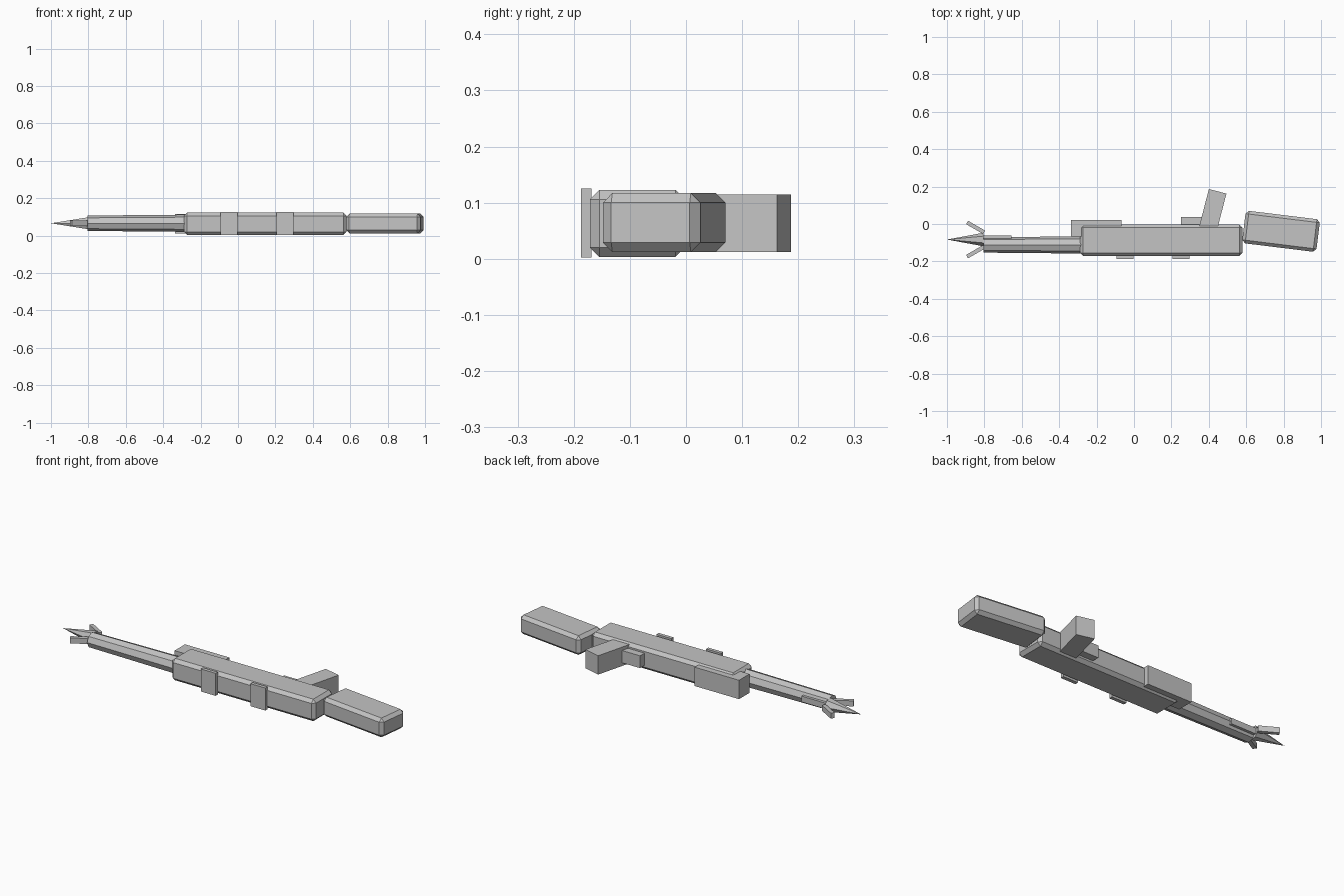
import bpy
import math
from mathutils import Matrix

if "Cube" in bpy.data.objects:
    bpy.data.objects.remove(bpy.data.objects["Cube"])

MID = 0.063  # height of the centre plane

grey = bpy.data.materials.new("plain grey")
grey.diffuse_color = (0.55, 0.55, 0.55, 1)
grey.use_nodes = True
grey.node_tree.nodes["Principled BSDF"].inputs["Base Color"].default_value = grey.diffuse_color


def finish(name):
    ob = bpy.context.object
    ob.name = name
    ob.data.materials.append(grey)
    return ob


def box(name, loc, size, angle=0, bevel=0):
    bpy.ops.mesh.primitive_cube_add(size=1, location=loc, rotation=(0, 0, math.radians(angle)))
    ob = finish(name)
    ob.data.transform(Matrix.Diagonal((*size, 1)))
    if bevel:
        mod = ob.modifiers.new("chamfer", 'BEVEL')
        mod.width = bevel
        mod.segments = 1
    return ob


def span(name, x, y, z, bevel=0):
    pairs = (x, y, z)
    return box(name, [(a + b) / 2 for a, b in pairs], [b - a for a, b in pairs], 0, bevel)


def tube(name, sides, x0, r0, x1, r1, y, z):
    # tapered prism along x with a ridge facing up
    bpy.ops.mesh.primitive_cone_add(vertices=sides, radius1=r0, radius2=r1, depth=x1 - x0)
    ob = finish(name)
    ob.data.transform(Matrix.Rotation(math.radians(90), 4, 'Y'))
    ob.location = ((x0 + x1) / 2, y, z)
    return ob


# main body and shoulder stock
span("body", (-0.289, 0.58), (-0.171, -0.002), (0.003, 0.123), 0.017)
box("stock", (0.786, -0.039, 0.0645), (0.40, 0.175, 0.105), -7, 0.017)

# grip and trigger block
box("grip", (0.421, 0.073, 0.0635), (0.097, 0.21, 0.103), -14.5)
span("trigger_block", (0.252, 0.39), (-0.01, 0.037), (0.03, 0.097))

# block below the front of the body
span("front_block", (-0.336, -0.068), (-0.068, 0.022), (0.012, 0.115))

# clamp plates along the upper edge
for i, x in enumerate((-0.049, 0.251)):
    span(f"clamp_plate_{i + 1}", (x - 0.045, x + 0.045), (-0.187, -0.168), (0.002, 0.125))

# barrel with small guide rail
tube("barrel", 8, -0.805, 0.041, -0.27, 0.046, -0.112, 0.066)
span("guide_rail", (-0.808, -0.655), (-0.082, -0.062), (0.05, 0.082))

# pointed tip and swept barbs
tube("spear_tip", 6, -1.0, 0.0, -0.805, 0.036, -0.083, 0.066)
for name, s in (("barb_lower", 1), ("barb_upper", -1)):
    box(name, (-0.847, -0.083 + s * 0.065, 0.066), (0.105, 0.021, 0.03), -30 * s)
